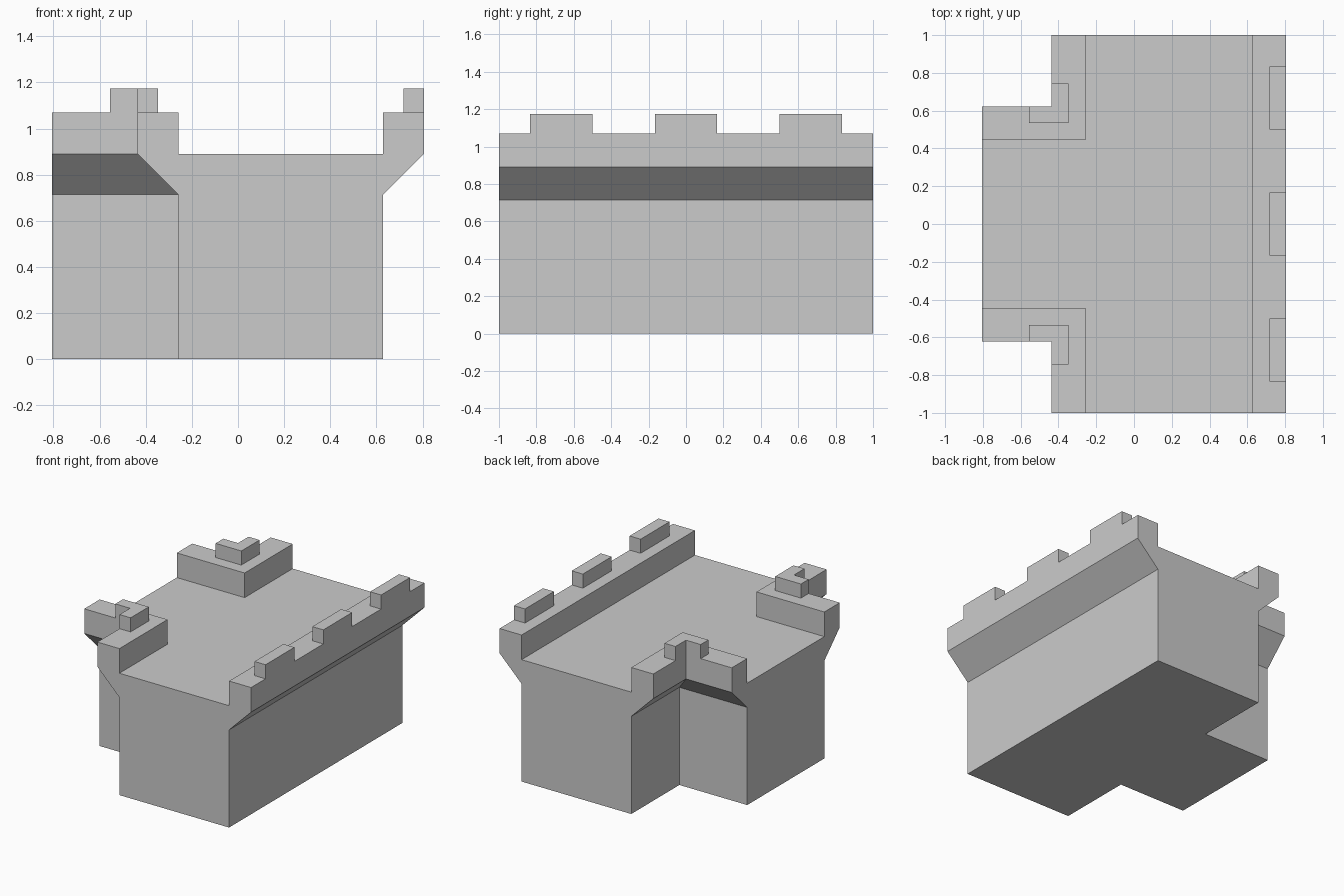
import bpy, bmesh

if "Cube" in bpy.data.objects:
    bpy.data.objects.remove(bpy.data.objects["Cube"])

# Key dimensions
X, WALL_R, WALL_L = 0.806, 0.628, -0.258   # overall half width, wall planes
STEM = 0.445                               # half width of the side wing
D = 0.178                                  # parapet overhang
Z_CORBEL, Z_DECK, Z_PARAPET, Z_TOP = 0.713, 0.89, 1.07, 1.173


def finish(name, bm):
    bmesh.ops.recalc_face_normals(bm, faces=bm.faces)
    mesh = bpy.data.meshes.new(name)
    bm.to_mesh(mesh)
    bm.free()
    obj = bpy.data.objects.new(name, mesh)
    bpy.context.collection.objects.link(obj)
    return obj


def sweep(name, path, section):
    """Sweep an (offset, z) section along wall points (x, y, outward dx, dy)."""
    bm = bmesh.new()
    rings = [[bm.verts.new((x + dx * o, y + dy * o, z)) for o, z in section]
             for x, y, dx, dy in path]
    n = len(section)
    for a, b in zip(rings, rings[1:]):
        for i in range(n):
            j = (i + 1) % n
            bm.faces.new((a[i], a[j], b[j], b[i]))
    bm.faces.new(rings[0])
    bm.faces.new(rings[-1])
    return finish(name, bm)


# Wall body: T-shaped footprint raised to the walkway deck
footprint = [(WALL_R, -1), (WALL_R, 1), (WALL_L, 1), (WALL_L, STEM), (-X, STEM),
             (-X, -STEM), (WALL_L, -STEM), (WALL_L, -1)]
bm = bmesh.new()
base = bm.faces.new([bm.verts.new((x, y, 0)) for x, y in footprint])
up = bmesh.ops.extrude_face_region(bm, geom=[base], use_keep_orig=True)
bmesh.ops.translate(bm, vec=(0, 0, Z_DECK),
                    verts=[v for v in up["geom"] if isinstance(v, bmesh.types.BMVert)])
finish("wall_body", bm)

# Cross-sections of the corbelled parapet and the merlons on its outer edge
parapet = [(0, Z_CORBEL), (D, Z_DECK), (D, Z_PARAPET), (0, Z_PARAPET), (0, Z_DECK)]
merlon = [(D / 2, Z_PARAPET), (D, Z_PARAPET), (D, Z_TOP), (D / 2, Z_TOP)]

# Long straight parapet with three merlons
sweep("long_parapet", [(WALL_R, -1, 1, 0), (WALL_R, 1, 1, 0)], parapet)
for i, y in enumerate((-2 / 3, 0, 2 / 3)):
    sweep(f"long_merlon_{i + 1}",
          [(WALL_R, y - 1 / 6, 1, 0), (WALL_R, y + 1 / 6, 1, 0)], merlon)

# Mirrored corner parapets, each with an L-shaped merlon
for side, s in (("back", 1), ("front", -1)):
    for part, x_end, y_end, section in (("parapet", -X, 1, parapet),
                                        ("merlon", -0.555, 0.744, merlon)):
        sweep(f"{side}_corner_{part}",
              [(x_end, s * STEM, 0, s), (WALL_L, s * STEM, -1, s),
               (WALL_L, s * y_end, -1, 0)], section)
